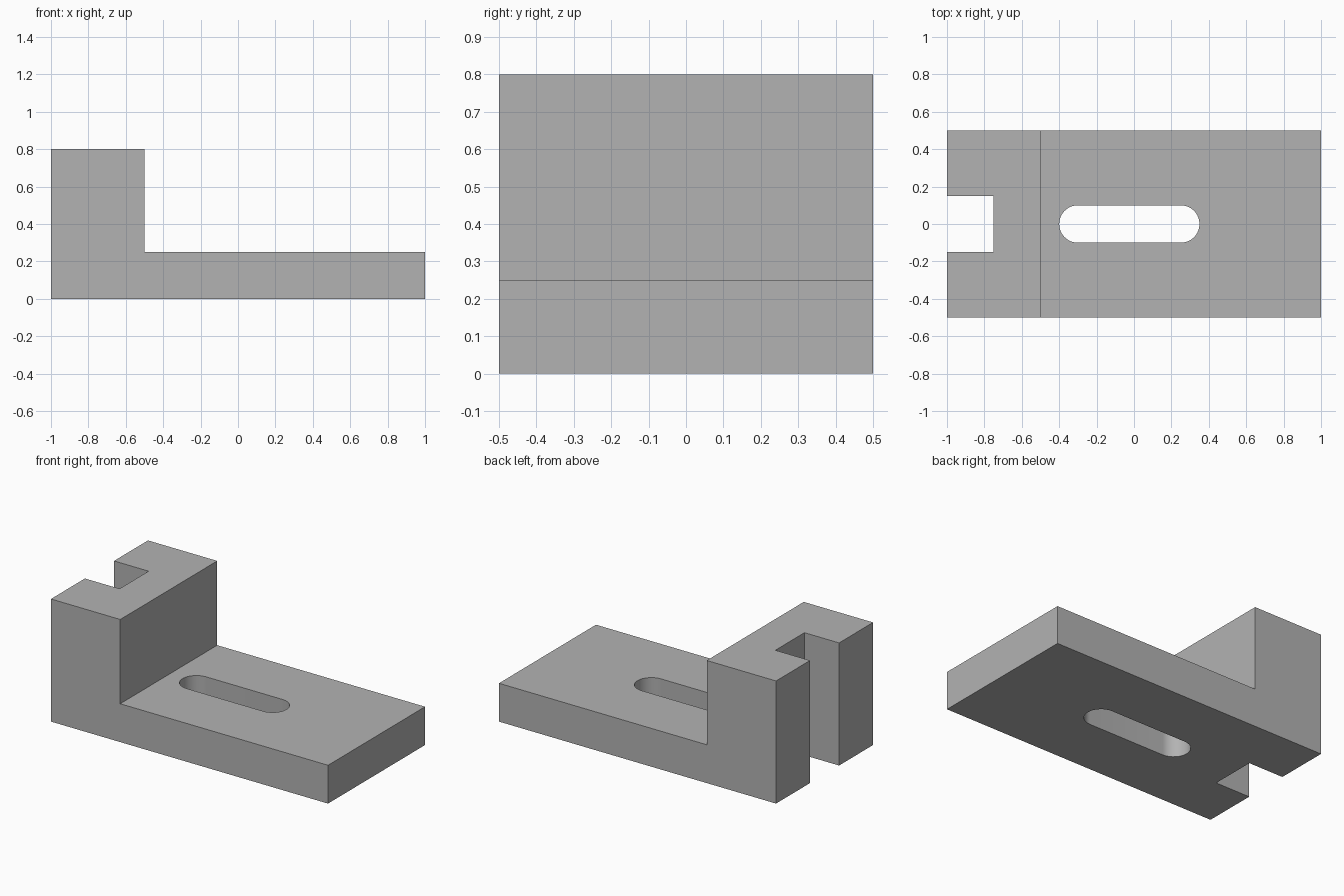
import bpy
import bmesh
import math

cube = bpy.data.objects.get("Cube")
if cube:
    bpy.data.objects.remove(cube, do_unlink=True)

# Single plain grey
GREY = (0.45, 0.45, 0.45, 1.0)
grey = bpy.data.materials.new("plain_grey")
grey.use_nodes = True
grey.diffuse_color = GREY
grey.node_tree.nodes["Principled BSDF"].inputs["Base Color"].default_value = GREY


def prism(name, outline, direction):
    """Extrude a closed outline along a direction into a solid object."""
    bm = bmesh.new()
    face = bm.faces.new([bm.verts.new(p) for p in outline])
    result = bmesh.ops.extrude_face_region(bm, geom=[face])
    moved = [g for g in result["geom"] if isinstance(g, bmesh.types.BMVert)]
    bmesh.ops.translate(bm, verts=moved, vec=direction)
    bmesh.ops.recalc_face_normals(bm, faces=bm.faces)
    mesh = bpy.data.meshes.new(name)
    bm.to_mesh(mesh)
    bm.free()
    mesh.materials.append(grey)
    obj = bpy.data.objects.new(name, mesh)
    bpy.context.collection.objects.link(obj)
    return obj


def cut(target, cutter):
    """Subtract a cutter, then remove it."""
    cutter.hide_render = True
    mod = target.modifiers.new("cut", 'BOOLEAN')
    mod.operation = 'DIFFERENCE'
    mod.solver = 'EXACT'
    mod.object = cutter
    bpy.context.view_layer.objects.active = target
    bpy.ops.object.modifier_apply(modifier=mod.name)
    bpy.data.objects.remove(cutter, do_unlink=True)


# L-shaped body: low plate with an upright block at one end
profile = [(-1, 0), (1, 0), (1, 0.25), (-0.5, 0.25), (-0.5, 0.8), (-1, 0.8)]
body = prism("bracket_body", [(x, -0.5, z) for x, z in profile], (0, 1, 0))

# Rectangular notch through the full height of the upright
notch = [(-1.2, -0.15), (-0.75, -0.15), (-0.75, 0.15), (-1.2, 0.15)]
cut(body, prism("notch_cutter", [(x, y, -0.1) for x, y in notch], (0, 0, 1)))

# Round-ended slot through the plate
STEPS, RADIUS = 24, 0.1
slot = []
for centre, start in ((0.25, -math.pi / 2), (-0.3, math.pi / 2)):
    for i in range(STEPS + 1):
        a = start + math.pi * i / STEPS
        slot.append((centre + RADIUS * math.cos(a), RADIUS * math.sin(a), -0.1))
cut(body, prism("slot_cutter", slot, (0, 0, 0.5)))

# Smooth slot ends, crisp edges elsewhere
bpy.ops.object.select_all(action='DESELECT')
body.select_set(True)
bpy.context.view_layer.objects.active = body
bpy.ops.object.shade_smooth_by_angle(angle=math.radians(30))
